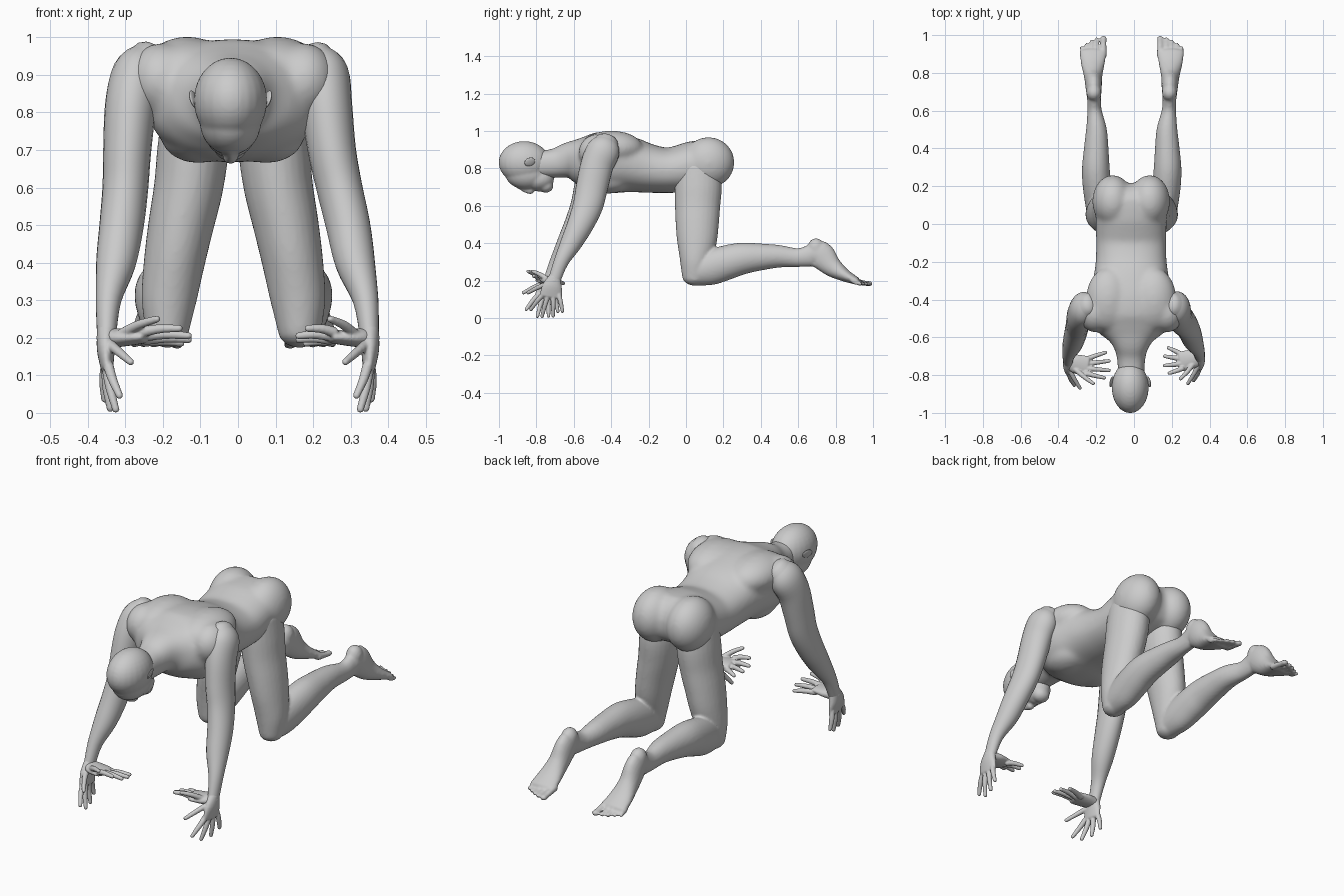
import bpy, bmesh, math
from mathutils import Vector, Matrix

CX = -0.015  # body centre line


def loft(bm, st, axis=(1, 0, 0), n=24, p=2.0, sub=4, cap=0.8):
    """Smooth tube through stations (x, y, z, half width, half depth)."""
    P = [st[0]] + list(st) + [st[-1]]
    S = []
    for i in range(1, len(P) - 2):
        a, b, c, d = P[i - 1:i + 3]
        for k in range(sub):
            t = k / sub
            S.append([0.5 * (2 * q + (r - o) * t + (2 * o - 5 * q + 4 * r - s) * t * t
                             + (3 * q - o - 3 * r + s) * t ** 3)
                      for o, q, r, s in zip(a, b, c, d)])
    S.append(list(st[-1]))
    C = [Vector(s[:3]) for s in S]
    T = [(C[min(i + 1, len(C) - 1)] - C[max(i - 1, 0)]).normalized() for i in range(len(C))]
    rings = [(C[i], T[i], S[i][3], S[i][4]) for i in range(len(C))]

    def ends(c, t, a, b, sign):
        h = min(a, b) * cap
        return [(c + t * sign * h * math.sin(g), t, a * math.cos(g), b * math.cos(g))
                for g in (0.4, 0.8, 1.15, 1.45)]
    rings = ends(*rings[0], -1)[::-1] + rings + ends(*rings[-1], 1)
    rows = []
    for c, t, a, b in rings:
        u = Vector(axis)
        u = (u - t * u.dot(t)).normalized()
        v = t.cross(u)
        row = []
        for k in range(n):
            g = 2 * math.pi * k / n
            x, y = math.cos(g), math.sin(g)
            x = math.copysign(abs(x) ** (2 / p), x)
            y = math.copysign(abs(y) ** (2 / p), y)
            row.append(bm.verts.new(c + u * a * x + v * b * y))
        rows.append(row)
    for r, s in zip(rows, rows[1:]):
        for k in range(n):
            bm.faces.new((r[k], r[(k + 1) % n], s[(k + 1) % n], s[k]))
    bm.faces.new(rows[0][::-1])
    bm.faces.new(rows[-1])


def ball(bm, c, r, rot=0.0):
    m = Matrix.Translation(c) @ Matrix.Rotation(rot, 4, 'X') @ Matrix.Diagonal((*r, 1))
    bmesh.ops.create_uvsphere(bm, u_segments=24, v_segments=16, radius=1, matrix=m)


def finish(name, bm, voxel=None, smooth=4):
    bmesh.ops.recalc_face_normals(bm, faces=bm.faces[:])
    for f in bm.faces:
        f.smooth = True
    me = bpy.data.meshes.new(name)
    bm.to_mesh(me)
    bm.free()
    ob = bpy.data.objects.new(name, me)
    bpy.context.collection.objects.link(ob)
    if voxel:  # fuse overlapping volumes into one skin
        r = ob.modifiers.new("fuse", 'REMESH')
        r.mode, r.voxel_size, r.use_smooth_shade = 'VOXEL', voxel, True
        s = ob.modifiers.new("soften", 'SMOOTH')
        s.factor, s.iterations = 0.5, smooth
    return ob


# torso with neck, shoulder blades and buttocks
bm = bmesh.new()
torso = [(.12, .835, .18, .12), (.05, .818, .187, .13), (-.02, .80, .187, .128), (-.1, .79, .185, .121),
         (-.2, .80, .188, .131), (-.3, .82, .203, .149), (-.4, .83, .225, .163), (-.5, .833, .225, .158),
         (-.57, .84, .178, .126), (-.63, .843, .107, .097), (-.7, .828, .077, .079),
         (-.8, .82, .07, .072)]
loft(bm, [(CX, *s) for s in torso], n=40, p=2.25)
for s in (-1, 1):
    ball(bm, (CX + s * .12, -.40, .91), (.12, .17, .092))
    ball(bm, (CX + s * .19, -.47, .885), (.088, .105, .10))
    ball(bm, (CX + s * .098, .12, .832), (.108, .14, .136))
    ball(bm, (CX + s * .09, -.42, .735), (.10, .13, .07))
finish("torso", bm, .01, 18)

# head, face pointing down
bm = bmesh.new()
HX = -.02
ball(bm, (HX, -.865, .832), (.098, .137, .114))
ball(bm, (HX, -.85, .775), (.082, .118, .088))
ball(bm, (HX, -.79, .745), (.068, .085, .064))
ball(bm, (HX, -.75, .708), (.045, .042, .038))
ball(bm, (HX, -.785, .696), (.032, .03, .02))
loft(bm, [(HX, -.895, .705, .012, .014), (HX, -.855, .686, .014, .018), (HX, -.828, .68, .022, .019)], n=12)
finish("head", bm, .006, 12)

# ears, slim and flared outward
for s, side in ((-1, "left"), (1, "right")):
    bm = bmesh.new()
    ball(bm, (0, 0, 0), (.007, .03, .024))
    ob = finish("ear_" + side, bm)
    ob.location = (HX + s * .098, -.835, .835)
    ob.rotation_euler = (.3, s * .35, s * .3)

# arms: (y, z, half width, half depth) with x given per side
arm = [(-.425, .94, .052, .065), (-.44, .90, .07, .088), (-.475, .82, .069, .088), (-.503, .7, .064, .085),
       (-.525, .6, .061, .08), (-.565, .5, .059, .07), (-.615, .4, .053, .057),
       (-.668, .3, .034, .039), (-.705, .2, .025, .033)]
arm_x = {"left": (-.24, -.265, -.285, -.295, -.3, -.31, -.325, -.345, -.35),
         "right": (.205, .225, .235, .25, .27, .293, .312, .34, .35)}
# finger (knuckle, tip) pairs, right-hand side
down = [((.345, -.735, .185), (.285, -.845, .135)), ((.345, -.765, .125), (.315, -.83, .045)),
        ((.348, -.74, .115), (.325, -.77, .008)), ((.350, -.71, .115), (.340, -.71, .010)),
        ((.352, -.68, .125), (.355, -.66, .035))]
inward = [((.25, -.69, .19), (.15, -.655, .185)), ((.245, -.715, .195), (.13, -.70, .195)),
          ((.245, -.74, .205), (.13, -.75, .205)), ((.255, -.765, .215), (.155, -.79, .225)),
          ((.31, -.745, .21), (.215, -.82, .25))]
for s, side in ((-1, "left"), (1, "right")):
    fwd = -.025 if s < 0 else 0.0
    bm = bmesh.new()
    loft(bm, [(x, a[0] + fwd * i / 8, *a[1:]) for i, (x, a) in enumerate(zip(arm_x[side], arm))])
    finish("arm_" + side, bm)
    palms = {"lower_hand": (down, [(.35, -.70, .22, .032, .025), (.352, -.715, .17, .053, .024),
                                   (.349, -.722, .12, .06, .017)]),
             "inner_hand": (inward, [(.355, -.70, .20, .03, .026), (.31, -.715, .20, .05, .024),
                                     (.25, -.728, .202, .054, .017)])}
    for name, (fingers, palm) in palms.items():
        dx = .03 if s > 0 and name == "inner_hand" else 0.0
        bm = bmesh.new()
        loft(bm, [(s * x, y + fwd, *r) for x, y, *r in palm], axis=(0, 1, 0))
        for a, b in fingers:
            a = Vector((s * a[0], a[1] + fwd, a[2]))
            b = Vector((s * b[0] + dx, b[1] + fwd, b[2]))
            m = a.lerp(b, .5) + Vector((s * .004, 0, .004))
            loft(bm, [(*a, .0145, .0145), (*m, .0125, .0125), (*b, .0095, .0095)],
                 axis=(.3, .8, .5), n=12)
        finish(name + "_" + side, bm, .004, 3)

# legs: thigh, folded shin, heel, foot and toes
thigh = [(.10, .062, .80, .09, .12), (.108, .065, .70, .095, .126), (.12, .062, .60, .092, .121),
         (.14, .06, .50, .087, .115), (.158, .058, .40, .081, .105), (.172, .05, .30, .073, .082),
         (.176, .045, .22, .058, .066)]
shin = [(.176, .05, .25, .06, .078), (.18, .13, .27, .07, .094), (.186, .22, .298, .075, .092),
        (.19, .30, .318, .073, .085), (.188, .40, .327, .065, .072), (.187, .50, .33, .055, .06),
        (.197, .60, .323, .038, .05), (.2, .67, .335, .036, .06)]
foot = [(.2, .66, .335, .036, .05), (.201, .715, .34, .042, .075), (.204, .78, .275, .048, .055),
        (.206, .85, .228, .063, .034), (.205, .91, .2, .072, .021)]
toes = [(.150, .985, .018), (.184, .98, .013), (.212, .968, .013), (.239, .952, .012), (.264, .936, .012)]
for s, side in ((-1, "left"), (1, "right")):
    bm = bmesh.new()
    for part in (thigh, shin, foot):
        loft(bm, [(CX * .8 + s * x, *r) for x, *r in part], n=28)
    ball(bm, (CX * .8 + s * .2, .695, .375), (.04, .045, .052))
    for x, y, r in toes:
        X = CX * .8 + s * x
        loft(bm, [(X, .89, .2, r, r), (X, y - .03, .187, r * .9, r * .8), (X, y, .183, r, r * .8)], n=12)
    finish("leg_" + side, bm, .007, 6)
